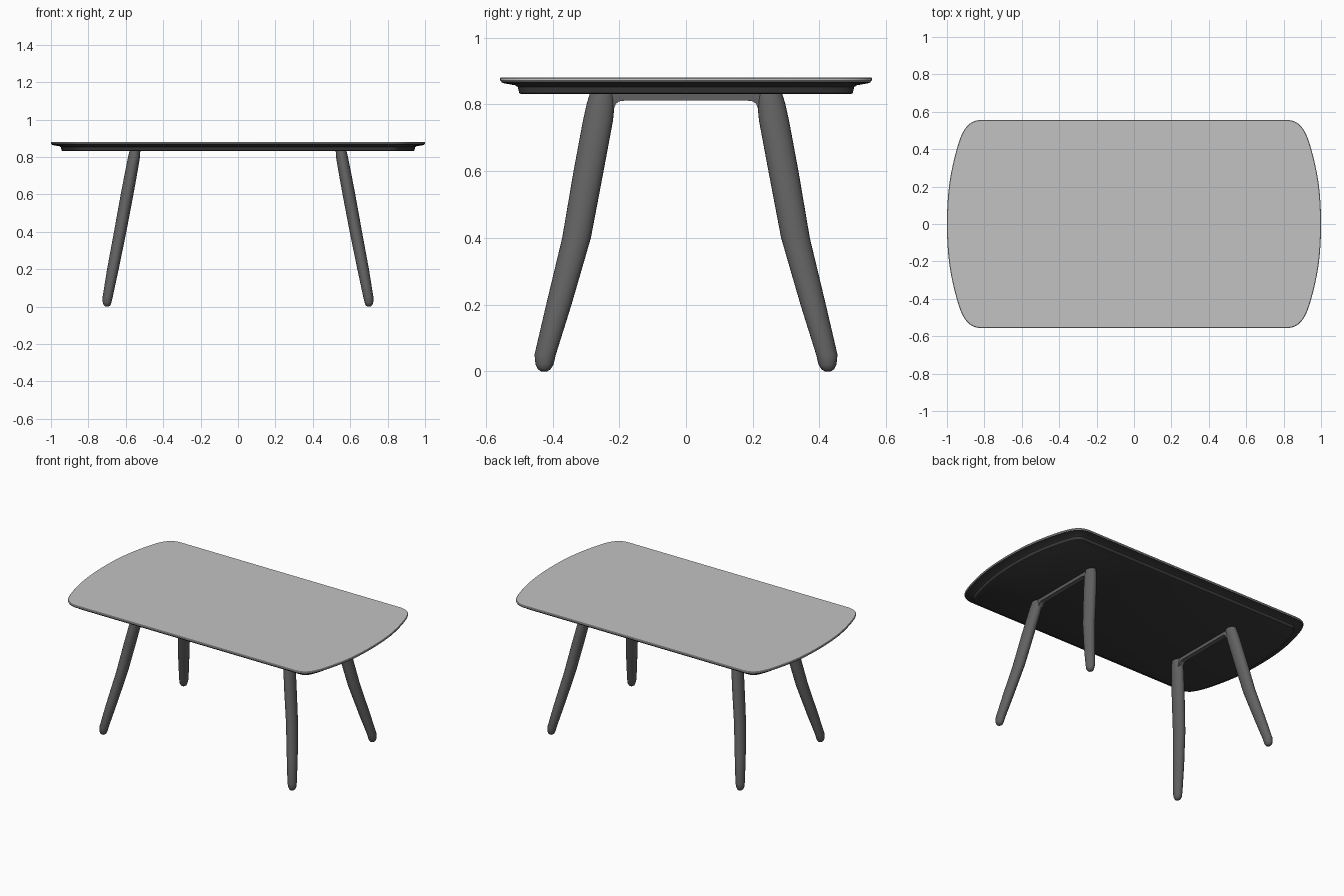
import bpy, bmesh, math
from mathutils import Vector
from mathutils.geometry import interpolate_bezier

if "Cube" in bpy.data.objects:
    bpy.data.objects.remove(bpy.data.objects["Cube"], do_unlink=True)


def material(name, grey):
    m = bpy.data.materials.new(name)
    m.use_nodes = True
    colour = (grey, grey, grey, 1)
    m.diffuse_color = colour
    m.node_tree.nodes["Principled BSDF"].inputs["Base Color"].default_value = colour
    return m


light_grey = material("light grey", 0.54)
mid_grey = material("mid grey", 0.12)
dark_grey = material("dark grey", 0.04)


def loft(name, rings, mat):
    """Skin a stack of closed rings and cap both ends."""
    bm = bmesh.new()
    loops = [[bm.verts.new(p) for p in ring] for ring in rings]
    n = len(loops[0])
    for a, b in zip(loops, loops[1:]):
        for i in range(n):
            j = (i + 1) % n
            bm.faces.new((a[i], a[j], b[j], b[i]))
    bm.faces.new(loops[0])
    bm.faces.new(loops[-1])
    bmesh.ops.recalc_face_normals(bm, faces=bm.faces)
    mesh = bpy.data.meshes.new(name)
    bm.to_mesh(mesh)
    bm.free()
    mesh.materials.append(mat)
    ob = bpy.data.objects.new(name, mesh)
    bpy.context.collection.objects.link(ob)
    bpy.ops.object.select_all(action='DESELECT')
    ob.select_set(True)
    bpy.context.view_layer.objects.active = ob
    bpy.ops.object.shade_smooth_by_angle(angle=math.radians(35))
    return ob


# Table outline: bowed ends, rounded corners, straight long sides
def bezier(*pts):
    return interpolate_bezier(*[Vector(p) for p in pts], 13)


end = bezier((1, 0), (1, .16), (.985, .27), (.945, .41))
corner = bezier((.945, .41), (.917, .508), (.885, .557), (.81, .557))
quarter = [(p[0], p[1]) for p in end + corner[1:]]
half = quarter + [(-x, y) for x, y in reversed(quarter)]
outline = half + [(x, -y) for x, y in reversed(half[1:-1])]


def inset_ring(inset, z):
    ring = []
    for i, (x, y) in enumerate(outline):
        a = Vector(outline[i - 1])
        b = Vector(outline[(i + 1) % len(outline)])
        t = (b - a).normalized()
        ring.append((x - t.y * inset, y + t.x * inset, z))
    return ring


# Tabletop: pale slab over a dark stepped underside
loft("tabletop", [inset_ring(*s) for s in
     ((.003, .869), (0, .872), (0, .878), (.003, .881))], light_grey)
loft("tabletop_underside", [inset_ring(*s) for s in
     ((.062, .831), (.057, .834), (.053, .852), (.046, .857),
      (.012, .863), (.004, .866), (.003, .869))], dark_grey)

# Legs: splayed ovals with rounded feet (z, x, y, half width, half depth)
stations = [(0, .70, .425, .008, .009), (.006, .70, .425, .017, .019),
            (.02, .70, .424, .023, .027), (.05, .697, .422, .027, .032),
            (.2, .669, .381, .031, .038), (.4, .630, .328, .033, .043),
            (.6, .593, .292, .034, .045), (.75, .565, .264, .033, .045),
            (.8, .556, .256, .032, .042), (.84, .55, .25, .028, .036)]
SIDES = 24


def leg(name, sx, sy):
    rings = []
    for z, x, y, rx, ry in stations:
        angles = [math.tau * i / SIDES for i in range(SIDES)]
        rings.append([(sx * x + rx * math.cos(a), sy * y + ry * math.sin(a), z)
                      for a in angles])
    loft(name, rings, mid_grey)


# Rail joining each pair of legs, curving down into them
rail_half = [(.24, .84), (.24, .77), (.215, .79), (.21, .802), (.20, .809), (.185, .811)]
rail_profile = rail_half + [(-y, z) for y, z in reversed(rail_half)]

for side, sx in (("left", 1), ("right", -1)):
    for end_name, sy in (("front", -1), ("back", 1)):
        leg(f"{end_name}_{side}_leg", sx, sy)
    loft(f"{side}_rail", [[(sx * .553 + dx, y, z) for y, z in rail_profile]
                          for dx in (-.016, .016)], mid_grey)
